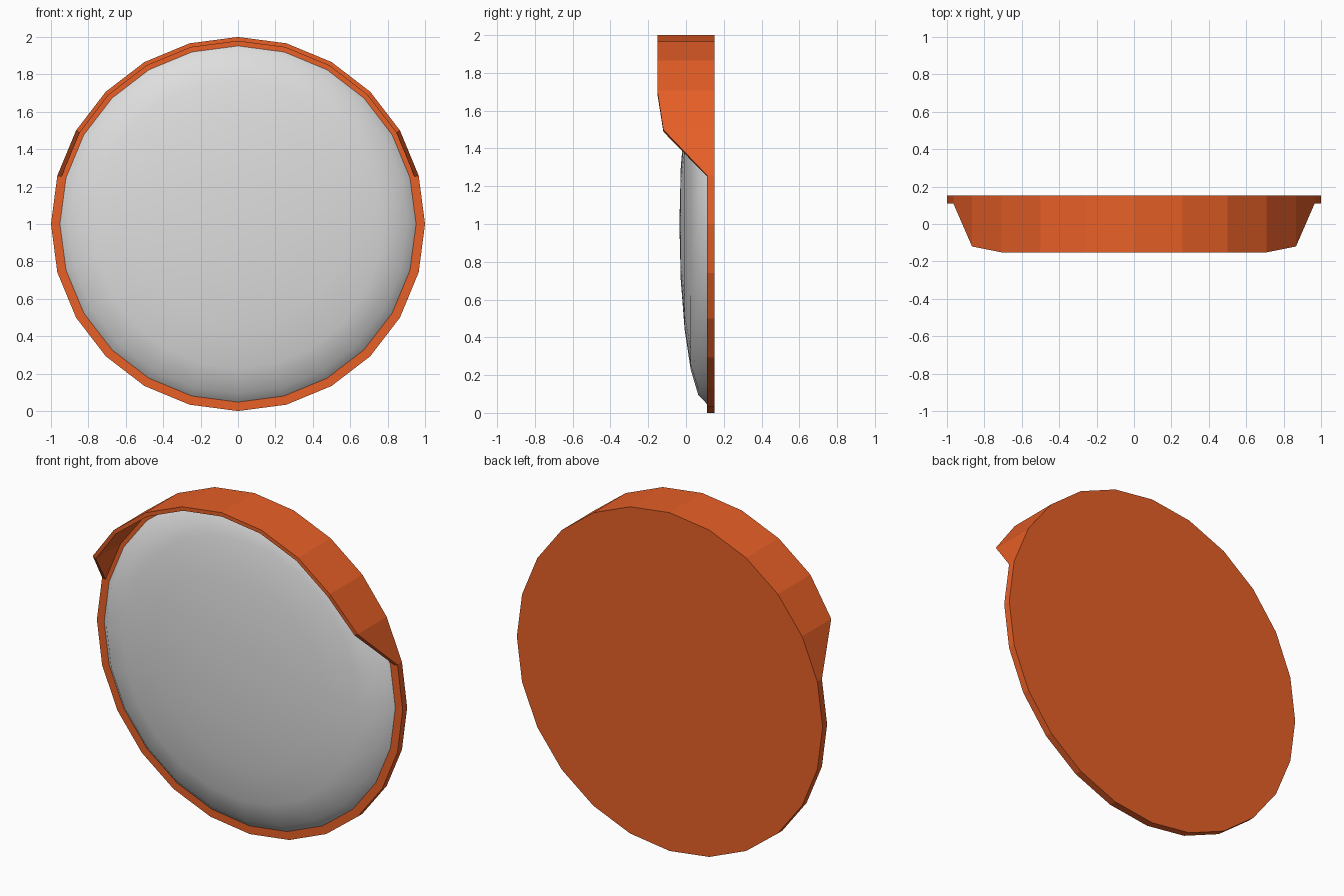
import bpy, bmesh, math

if "Cube" in bpy.data.objects:
    bpy.data.objects.remove(bpy.data.objects["Cube"])

N = 24                      # sides of the round housing
BACK, RIM, LIP = 0.152, 0.11, -0.152
R_OUT, R_VISOR, R_LENS = 1.0, 0.977, 0.952


def material(name, rgb):
    m = bpy.data.materials.new(name)
    m.diffuse_color = (*rgb, 1)
    m.use_nodes = True
    m.node_tree.nodes["Principled BSDF"].inputs["Base Color"].default_value = m.diffuse_color
    return m


def finish(name, bm, mat, smooth=False):
    bmesh.ops.remove_doubles(bm, verts=bm.verts, dist=1e-5)
    bmesh.ops.recalc_face_normals(bm, faces=bm.faces)
    for f in bm.faces:
        f.smooth = smooth
    me = bpy.data.meshes.new(name)
    bm.to_mesh(me)
    bm.free()
    me.materials.append(mat)
    ob = bpy.data.objects.new(name, me)
    bpy.context.collection.objects.link(ob)
    return ob


def lathe(sections):
    """Join a closed ring of cross-sections; return bmesh and vertex rows."""
    bm = bmesh.new()
    rows = []
    for i, sec in enumerate(sections):
        a = 2 * math.pi * i / len(sections)
        rows.append([bm.verts.new((r * math.sin(a), y, 1 + r * math.cos(a)))
                     for r, y in sec])
    for i, a in enumerate(rows):
        b = rows[(i + 1) % len(rows)]
        for k in range(len(a) - 1):
            bm.faces.new((a[k], a[k + 1], b[k + 1], b[k]))
    return bm, rows


orange = material("orange", (0.80, 0.115, 0.02))
white = material("off white", (0.73, 0.73, 0.73))


# Housing: backed dish whose upper rim grows forward into a visor
def front_y(i):
    step = min(i, N - i)    # 15 degree steps away from the top
    return LIP if step <= 3 else -0.12 if step == 4 else RIM


bm, rows = lathe([[(R_OUT, BACK), (R_OUT, front_y(i)), (R_VISOR, front_y(i)),
                   (R_VISOR, RIM), (R_LENS, RIM)] for i in range(N)])
bm.faces.new([r[0] for r in rows])
bm.faces.new([r[-1] for r in rows])
finish("housing_with_visor", bm, orange)

# Lens: shallow smooth dome filling the rim
RINGS = 5
profile = [(R_LENS * math.cos(t), RIM - 0.145 * math.sin(t))
           for t in (math.pi / 2 * k / RINGS for k in range(RINGS + 1))]
bm, rows = lathe([profile] * N)
finish("lens", bm, white, smooth=True)
